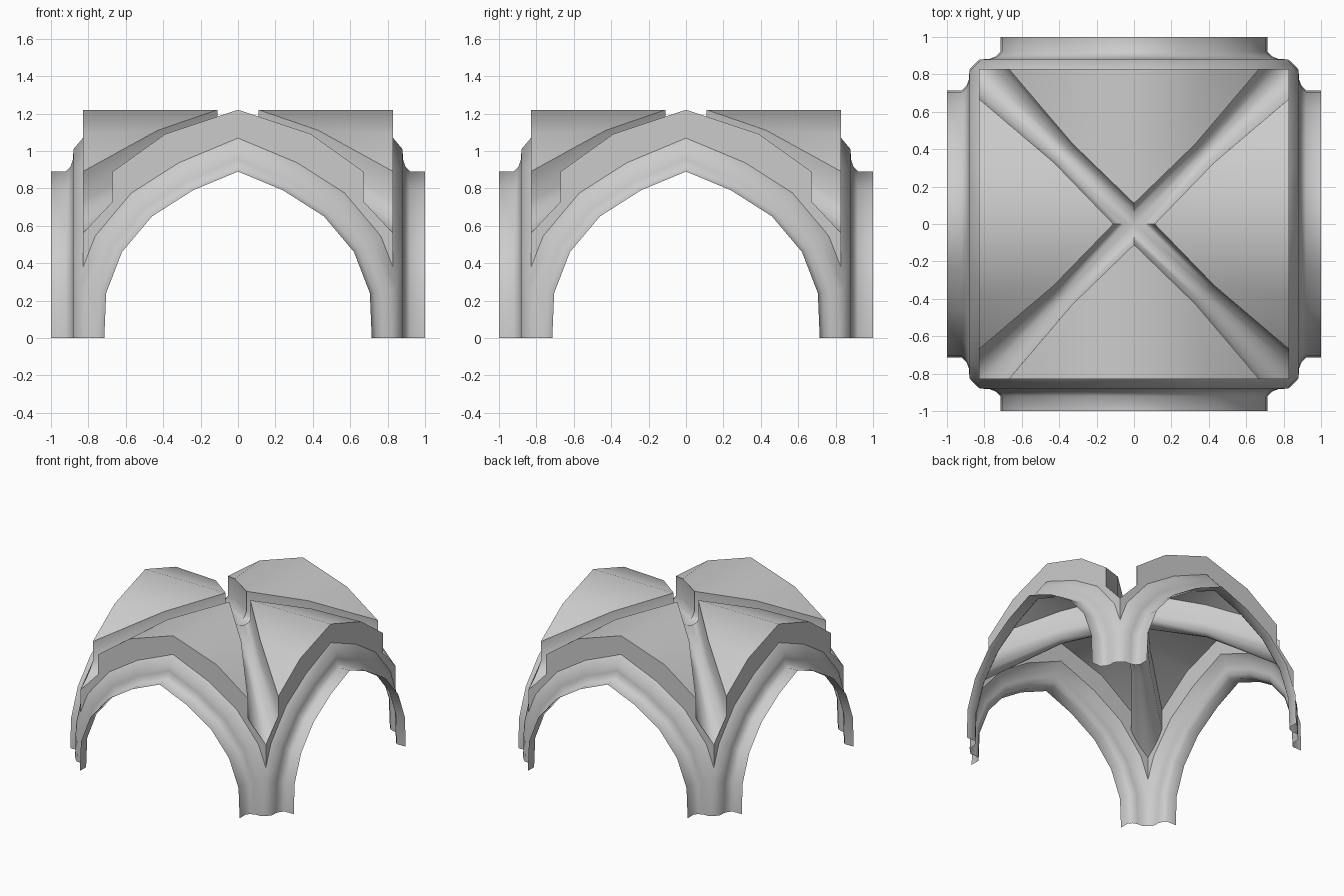
import bpy, bmesh, math
from mathutils import Vector, Matrix

if "Cube" in bpy.data.objects:
    bpy.data.objects.remove(bpy.data.objects["Cube"], do_unlink=True)

stone = bpy.data.materials.new("grey_stone")
stone.use_nodes = True
stone.diffuse_color = (0.6, 0.6, 0.6, 1)
bsdf = next(n for n in stone.node_tree.nodes if n.type == 'BSDF_PRINCIPLED')
bsdf.inputs["Base Color"].default_value = stone.diffuse_color
bsdf.inputs["Roughness"].default_value = 0.8

OUT = 0.83          # plane of the wall above each arch
ROOT2 = math.sqrt(2)


def finish(name, bm, mirror=True, angle=60):
    """Mirror the piece in x, repeat it on four sides and shade it."""
    if mirror:
        copy = bmesh.ops.duplicate(bm, geom=bm.verts[:] + bm.edges[:] + bm.faces[:])["geom"]
        verts = [g for g in copy if isinstance(g, bmesh.types.BMVert)]
        bmesh.ops.scale(bm, vec=(-1, 1, 1), verts=verts)
    base = bm.verts[:] + bm.edges[:] + bm.faces[:]
    for k in range(1, 4):
        copy = bmesh.ops.duplicate(bm, geom=base)["geom"]
        verts = [g for g in copy if isinstance(g, bmesh.types.BMVert)]
        bmesh.ops.rotate(bm, verts=verts, cent=(0, 0, 0),
                         matrix=Matrix.Rotation(k * math.pi / 2, 3, 'Z'))
    bmesh.ops.remove_doubles(bm, verts=bm.verts[:], dist=0.0005)
    bmesh.ops.recalc_face_normals(bm, faces=bm.faces[:])
    mesh = bpy.data.meshes.new(name)
    bm.to_mesh(mesh)
    bm.free()
    mesh.materials.append(stone)
    ob = bpy.data.objects.new(name, mesh)
    bpy.context.collection.objects.link(ob)
    bpy.ops.object.select_all(action='DESELECT')
    ob.select_set(True)
    bpy.context.view_layer.objects.active = ob
    bpy.ops.object.shade_smooth_by_angle(angle=math.radians(angle))


def grid(bm, rows):
    """Skin a list of rows of points."""
    vs = [[bm.verts.new(p) for p in row] for row in rows]
    for a, b in zip(vs, vs[1:]):
        for i in range(len(a) - 1):
            bm.faces.new((a[i], a[i + 1], b[i + 1], b[i]))


def mitre(bm):
    """Cut the piece off at the diagonal where neighbouring sides meet."""
    bmesh.ops.bisect_plane(bm, geom=bm.verts[:] + bm.edges[:] + bm.faces[:],
                           plane_co=(0, 0, 0), plane_no=(1, 1, 0), clear_outer=True)


# Half of the pointed arch, from springing to crown
arch = [Vector(p) for p in ((.715, 0), (.705, .24), (.62, .46), (.46, .65), (.24, .79), (0, .89))]


def offset(r):
    """Arch line moved outward by r, with mitred corners."""
    pts = []
    for i, p in enumerate(arch):
        before = p - arch[i - 1] if i else arch[1] - p
        after = arch[i + 1] - p if i < len(arch) - 1 else Vector((before.x, -before.y))
        n1 = Vector((before.y, -before.x)).normalized()
        n2 = Vector((after.y, -after.x)).normalized()
        n = (n1 + n2).normalized()
        q = p + n * (r / n.dot(n1))
        if i == 0:
            q.y = 0
        pts.append(q)
    return pts


# Arch mouldings, which join into the corner piers
section = [(1, 0), (.92, 0), (.895, .025), (.882, .06), (.88, .11), (OUT, .165)]
bm = bmesh.new()
grid(bm, [[(p.x, -y, p.y) for p in offset(r)] for y, r in section])
mitre(bm)
finish("arch_mouldings", bm)

# Flat wall between each moulding and the vault
bm = bmesh.new()
upper = [(0, 1.22), (.39, 1.09), (.67, .89), (.67, .73), (OUT, .56)]
lower = [(p.x, p.y) for p in offset(.165)[1:]]
bm.faces.new([bm.verts.new((x, -OUT, z)) for x, z in upper + lower])
mitre(bm)
finish("arch_walls", bm)

# Curved vault webs
bm = bmesh.new()
tip, crown, haunch, foot, edge = [bm.verts.new(p) for p in (
    (0, -.11, 1.22), (0, -OUT, 1.22), (.39, -OUT, 1.09), (.67, -OUT, .89), (.33, -.43, 1.11))]
bm.faces.new((tip, crown, haunch, edge))
bm.faces.new((edge, haunch, foot))
finish("vault_webs", bm)

# Diagonal rib troughs: (fraction of half width, depth below the web edge)
half = [(1, 0), (1, .16), (.8, .19), (.5, .215), (0, .23)]
trough = half + [(-f, d) for f, d in half[-2::-1]]


def rib_top(s):
    line = [(0, 1.22), (.078, 1.22), (.537, 1.11), (1.061, .89), (1.174, .79)]
    for (a, za), (b, zb) in zip(line, line[1:]):
        if s <= b:
            break
    return za + (zb - za) * (s - a) / (b - a)


def rib_row(width, station):
    row = []
    for f, d in trough:
        t = f * width
        s = station(abs(t))
        row.append(((s + t) / ROOT2, (s - t) / ROOT2, rib_top(s) - d))
    return row


bm = bmesh.new()
grid(bm, [rib_row(.078, lambda t: t),
          rib_row(.0707, lambda t: .537),
          rib_row(.113, lambda t: OUT * ROOT2 - t)])
finish("diagonal_ribs", bm, mirror=False)
